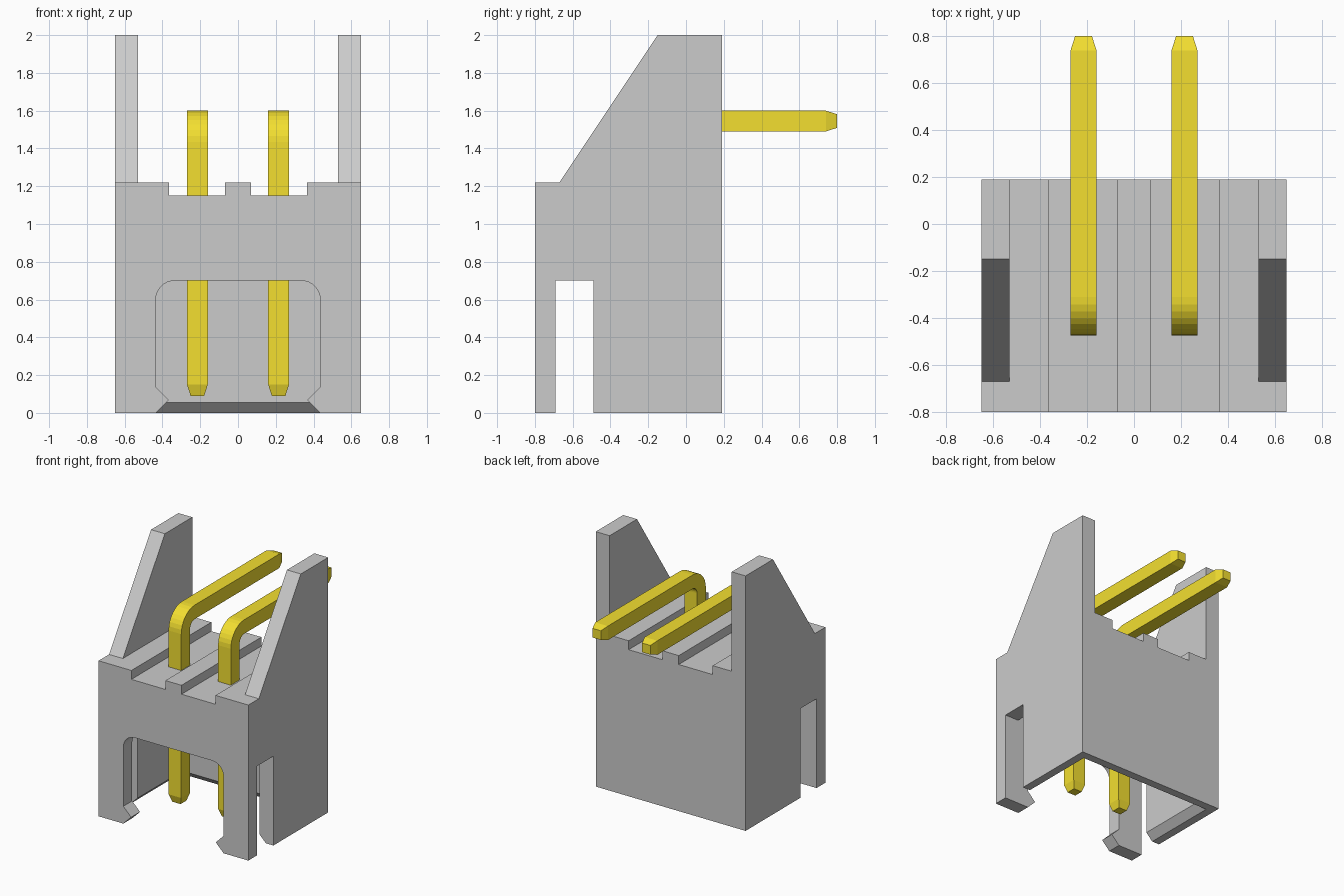
import bpy, bmesh, math
from mathutils import Vector

if "Cube" in bpy.data.objects:
    bpy.data.objects.remove(bpy.data.objects["Cube"])


def make_object(name, bm):
    bmesh.ops.recalc_face_normals(bm, faces=bm.faces)
    mesh = bpy.data.meshes.new(name)
    bm.to_mesh(mesh)
    bm.free()
    obj = bpy.data.objects.new(name, mesh)
    bpy.context.collection.objects.link(obj)
    return obj


def loft(name, rings):
    """Join matching rings of points and cap both ends."""
    bm = bmesh.new()
    loops = [[bm.verts.new(p) for p in ring] for ring in rings]
    n = len(loops[0])
    for a, b in zip(loops, loops[1:]):
        for i in range(n):
            j = (i + 1) % n
            bm.faces.new((a[i], a[j], b[j], b[i]))
    bm.faces.new(loops[0])
    bm.faces.new(loops[-1])
    return make_object(name, bm)


def prism_x(name, yz, x0, x1):
    return loft(name, [[(x, y, z) for y, z in yz] for x in (x0, x1)])


def prism_y(name, xz, y0, y1):
    return loft(name, [[(x, y, z) for x, z in xz] for y in (y0, y1)])


def mirrored(half):
    return half + [(-x, z) for x, z in reversed(half)]


def cut(target, cutter):
    cutter.hide_render = True
    mod = target.modifiers.new("cut", 'BOOLEAN')
    mod.operation = 'DIFFERENCE'
    mod.solver = 'EXACT'
    mod.object = cutter
    bpy.context.view_layer.objects.active = target
    bpy.ops.object.modifier_apply(modifier=mod.name)
    bpy.data.objects.remove(cutter)


# Housing: side outline across the full width, then carved
housing = prism_x("housing", [(-0.80, 0), (0.19, 0), (0.19, 2), (-0.15, 2),
                              (-0.67, 1.22), (-0.80, 1.22)], -0.65, 0.65)

# Space between the wings, with two pin grooves in its floor
cut(housing, prism_y("wing_gap", mirrored([
    (0.53, 2.2), (0.53, 1.22), (0.365, 1.22), (0.365, 1.15),
    (0.07, 1.15), (0.07, 1.22)]), -1, 1))

# Socket cavity, open at the bottom
cut(housing, prism_y("cavity", mirrored([(0.53, -0.1), (0.53, 0.87)]), -0.69, 0.07))

# Lead-in chamfer on the side and back walls
def flare_ring(z, grow):
    x, y = 0.53 + grow, 0.07 + grow
    return [(-x, -0.6, z), (x, -0.6, z), (x, y, z), (-x, y, z)]

cut(housing, loft("lead_in", [flare_ring(-0.055, 0.11), flare_ring(0.055, 0)]))

# Front window with rounded top corners and small latch hooks
arc = [(0.335 + 0.10 * math.cos(a), 0.60 + 0.10 * math.sin(a))
       for a in (math.pi / 2 * i / 8 for i in range(9))]
cut(housing, prism_y("window", mirrored(
    [(0.505, -0.07), (0.367, 0.068), (0.435, 0.136)] + arc), -1, -0.6))

# Side slots
cut(housing, prism_x("side_slots", [(-0.69, -0.1), (-0.49, -0.1),
                                    (-0.49, 0.70), (-0.69, 0.70)], -0.8, 0.8))

# Bent square pins with tapered tips
gold = bpy.data.materials.new("gold")
gold.diffuse_color = (0.90, 0.74, 0.03, 1)
gold.use_nodes = True
gold.node_tree.nodes["Principled BSDF"].inputs["Base Color"].default_value = gold.diffuse_color


def pin(name, cx):
    h, tip, r, steps = 0.055, 0.036, 0.11, 8
    path = [(-0.42, 0.09, 0, tip), (-0.42, 0.15, 0, h)]
    for i in range(steps + 1):
        a = math.pi / 2 * i / steps
        path.append((-0.31 - r * math.cos(a), 1.435 + r * math.sin(a), a, h))
    path += [(0.74, 1.545, math.pi / 2, h), (0.80, 1.545, math.pi / 2, tip)]
    rings = []
    for y, z, a, s in path:
        side = Vector((0, -math.cos(a), math.sin(a)))
        rings.append([Vector((cx, y, z)) + Vector((u * s, 0, 0)) + side * (v * s)
                      for u, v in ((-1, -1), (1, -1), (1, 1), (-1, 1))])
    obj = loft(name, rings)
    obj.data.materials.append(gold)


pin("left_pin", -0.215)
pin("right_pin", 0.215)
